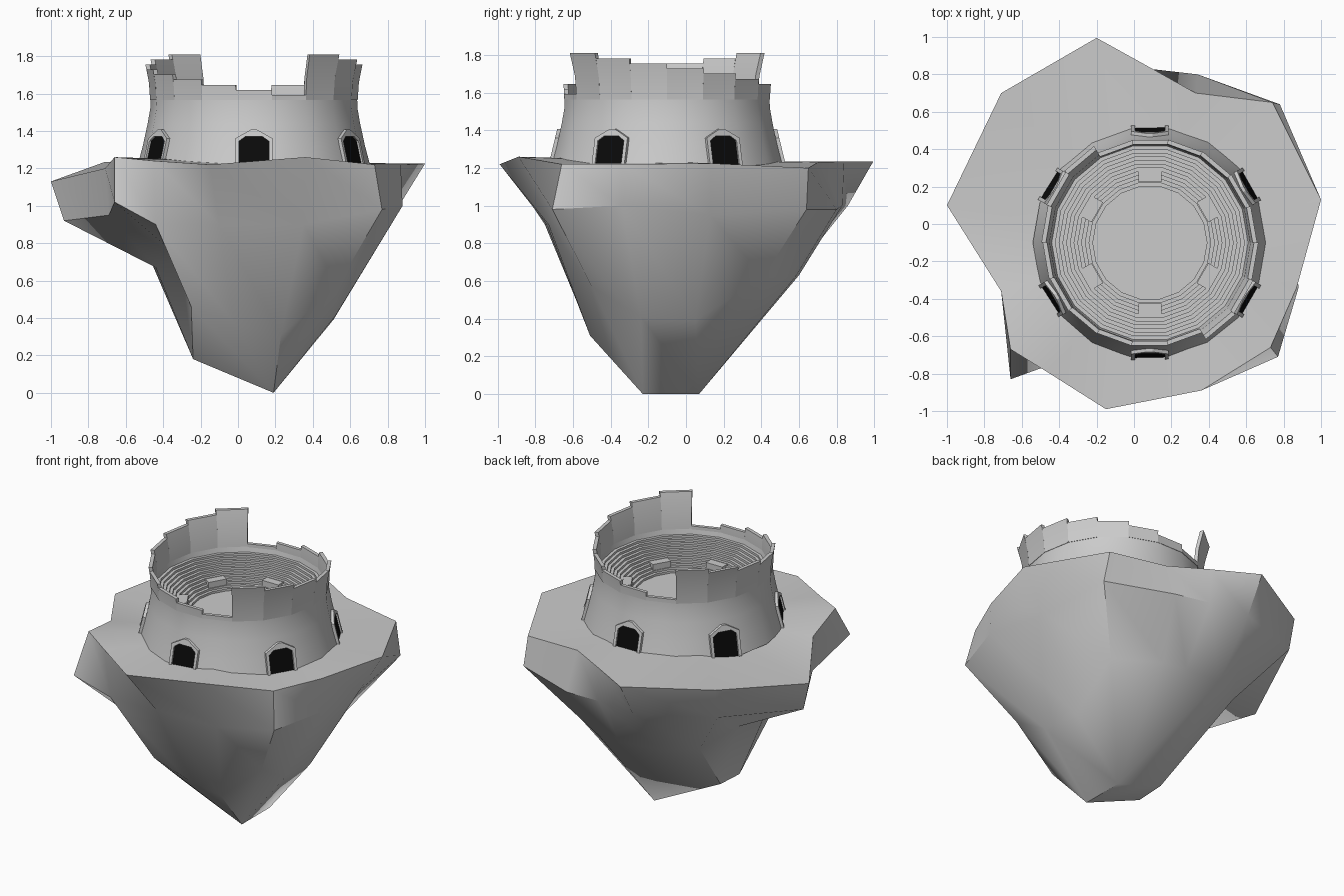
import bpy, bmesh, math
from mathutils import Vector

if "Cube" in bpy.data.objects:
    bpy.data.objects.remove(bpy.data.objects["Cube"])

CX, CY, N = 0.085, -0.10, 18          # arena centre and wall sides
STEP = 360 / N


def make(name, verts, faces, angle=30, color=None):
    me = bpy.data.meshes.new(name)
    me.from_pydata(verts, [], faces)
    bm = bmesh.new()
    bm.from_mesh(me)
    if name != "parapet_panels":       # its panels stay separate solids
        bmesh.ops.remove_doubles(bm, verts=bm.verts, dist=0.0005)
    bmesh.ops.recalc_face_normals(bm, faces=bm.faces)
    bm.to_mesh(me)
    bm.free()
    ob = bpy.data.objects.new(name, me)
    bpy.context.collection.objects.link(ob)
    if color:
        m = bpy.data.materials.new(name)
        m.diffuse_color = color
        m.use_nodes = True
        m.node_tree.nodes["Principled BSDF"].inputs["Base Color"].default_value = m.diffuse_color
        me.materials.append(m)
    bpy.ops.object.select_all(action='DESELECT')
    ob.select_set(True)
    bpy.context.view_layer.objects.active = ob
    bpy.ops.object.shade_smooth_by_angle(angle=math.radians(angle))
    return ob


def polar(r, deg, z, w=0.0):
    """Point at radius r, with sideways offset w, about the arena centre."""
    a = math.radians(deg)
    return (CX + r * math.cos(a) - w * math.sin(a),
            CY + r * math.sin(a) + w * math.cos(a), z)


def bridge(rings, closed=True):
    """Quads between successive equal-length rings of a flat vertex list."""
    n = len(rings[0])
    return [(i * n + j, i * n + (j + 1) % n, (i + 1) * n + (j + 1) % n, (i + 1) * n + j)
            for i in range(len(rings) - 1) for j in range(n if closed else n - 1)]


# Rock: rim, shoulder and waist outlines, tapering to a small keel
rim = [(-.15, -.99, 1.22), (.36, -.89, 1.26), (.73, -.66, 1.22), (.87, -.34, 1.22),
       (1.0, .13, 1.225), (.74, .65, 1.20), (.33, .70, 1.23), (.08, .84, 1.235),
       (-.20, .995, 1.235), (-.71, .70, 1.235), (-1.0, .10, 1.13), (-.71, -.36, 1.20),
       (-.66, -.67, 1.26), (-.45, -.80, 1.24)]
shoulder = [(-.10, -.74, .90), (.35, -.73, .90), (.77, -.71, .98), (.88, -.34, 1.0),
            (.83, .13, .95), (.78, .64, .98), (.34, .80, .98), (.08, .83, 1.0),
            (-.20, .86, 1.0), (-.70, .66, 1.03), (-.93, .06, .92), (-.69, -.38, .95),
            (-.66, -.83, 1.02), (-.44, -.75, .90)]
waist = [(-.02, -.53, .37), (.23, -.51, .31), (.53, -.50, .57), (.52, -.24, .41),
         (.51, .05, .39), (.53, .41, .62), (.25, .58, .62), (.08, .60, .63),
         (-.20, .58, .65), (-.42, .45, .66), (-.46, .10, .69), (-.44, -.25, .67),
         (-.31, -.62, .72), (-.25, -.55, .46)]
keel = [(.19, -.23, 0), (.19, .07, 0), (-.24, -.03, .19), (-.24, -.235, .18)]
foot = [keel[k] for k in (0, 0, 0, 0, 1, 1, 1, 1, 1, 2, 2, 3, 3, 3)]
rings = [rim, shoulder, waist, foot]
rv = sum(rings, []) + [(CX, CY, 1.235)] + keel
c = 4 * len(rim)
rf = bridge(rings) + [(c, (j + 1) % 14, j) for j in range(14)]
rf += [(c + 1, c + 2, c + 3), (c + 1, c + 3, c + 4)]
# drop the collapsed corners where keel points coincide
clean = []
for f in rf:
    g = []
    for i in f:
        if not any((Vector(rv[i]) - Vector(rv[k])).length < 1e-4 for k in g):
            g.append(i)
    if len(g) > 2:
        clean.append(tuple(g))
make("floating_rock", rv, clean, 38)

# Arena body: flared outer wall, ledge, stepped seating and floor in one lathe
profile = [(.626, 1.2), (.594, 1.32), (.568, 1.44), (.554, 1.52), (.552, 1.575),
           (.532, 1.575), (.525, 1.54)]
for i in range(11):
    r, z = .525 - .02 * i, 1.54 - .0145 * i
    profile += [(r - .02, z), (r - .02, z - .0145)]
rings = [[polar(r, STEP * k, z) for k in range(N)] for r, z in profile]
faces = bridge(rings)
last = (len(rings) - 1) * N
faces.append(tuple(range(last, last + N)))
make("arena_bowl", sum(rings, []), faces, 25)

# Parapet: two half-turns of panels stepping down from a tall end
pv, pf = [], []
for k in range(N):
    top = 1.81 - .0272 * (k % 9)
    a0 = -60 + STEP * k
    levels = [1.565 + (top - 1.565) * t for t in (0, .5, 1)]
    outer = [(.555 + .7 * (z - 1.565) ** 2, z) for z in levels]
    path = outer + [(r - .024, z) for r, z in outer[::-1]]
    b = len(pv)
    for a in (a0, a0 + STEP):
        pv += [polar(r, a, z) for r, z in path]
    pf += [tuple(b + i for i in f) for f in bridge([path, path])]
    pf += [tuple(range(b, b + 6)), tuple(range(b + 11, b + 5, -1))]
make("parapet_panels", pv, pf, 15)


# Six gateways: frame leaning with the wall, dark opening, inner tunnel roof
def lean(z, off):
    return .617 - .24 * (z - 1.22) + off


outer = [(-.1, 1.20), (-.1, 1.36), (-.015, 1.408), (.015, 1.408), (.1, 1.36), (.1, 1.20)]
inner = [(-.08, 1.20), (-.08, 1.345), (-.045, 1.37), (.045, 1.37), (.08, 1.345), (.08, 1.20)]
for i in range(6):
    a = 30 + 60 * i
    loops = [[polar(lean(z, o), a, z, w) for w, z in shape]
             for shape, o in ((outer, -.05), (outer, .012), (inner, .012), (inner, -.05))]
    make(f"gate_frame_{i}", sum(loops, []), bridge(loops, False), 25)
    make(f"gate_opening_{i}", [polar(lean(z, .001), a, z, w) for w, z in inner],
         [tuple(range(6))], 30, (.003, .003, .003, 1))
    box = [[polar(r, a, z, w) for r, w in ((.325, -.062), (.39, -.062), (.39, .062), (.325, .062))]
           for z in (1.37, 1.45)]
    make(f"tunnel_roof_{i}", sum(box, []), bridge(box) + [(4, 5, 6, 7), (0, 3, 2, 1)])
